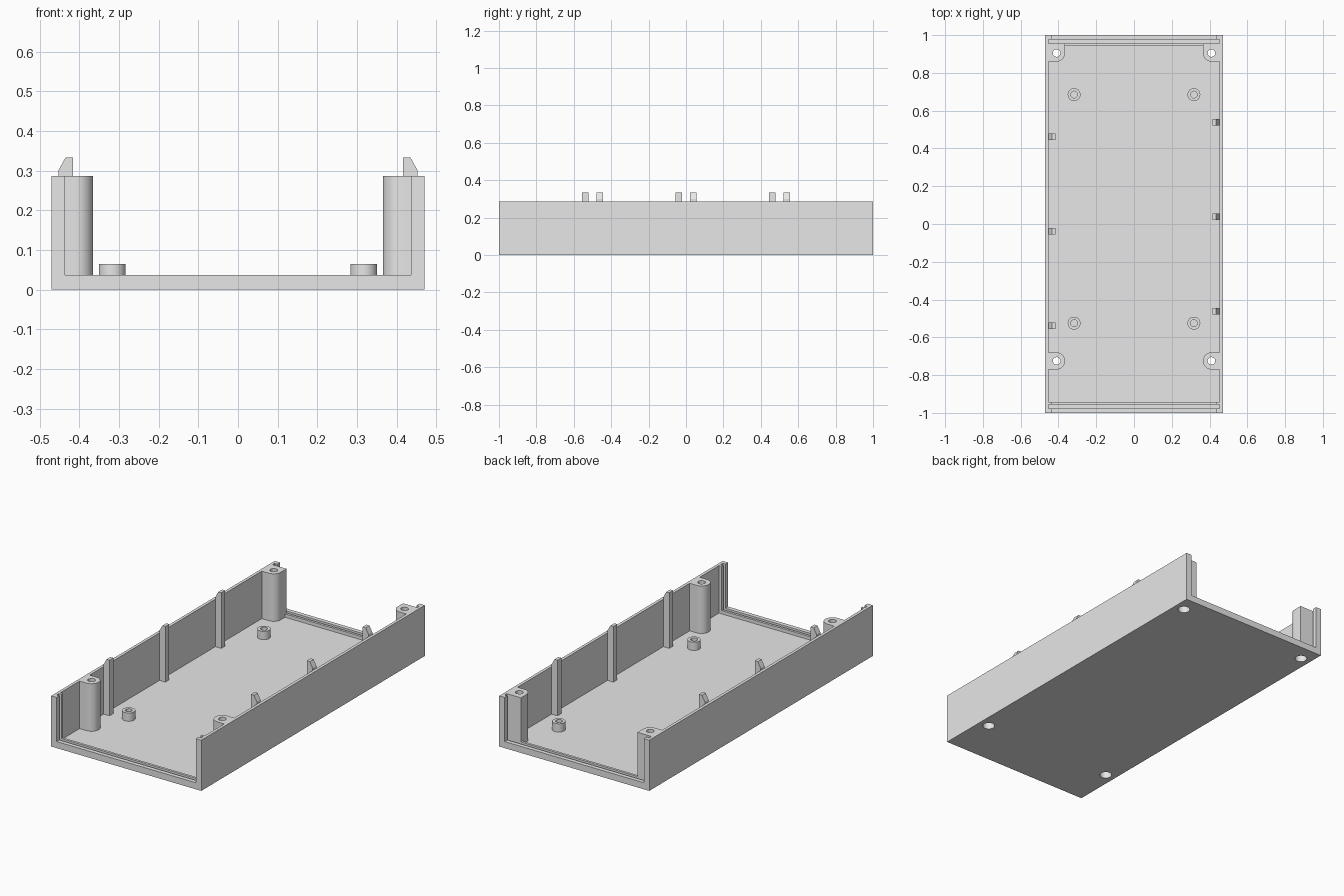
import bpy
import bmesh
from math import cos, sin, radians

cube = bpy.data.objects.get("Cube")
if cube:
    bpy.data.objects.remove(cube, do_unlink=True)

# Main dimensions
HALF_X, HALF_Y, TOP = 0.47, 1.0, 0.287
WALL_X, FLOOR = 0.453, 0.018        # inside of side walls, inside floor
LIP_X, LIP_Z, LIP_Y = 0.436, 0.037, 0.942  # raised frame at both open ends
SLOT = (0.956, 0.976)               # panel slot inside the end frame
POST_X, POST_R, HOLE_R, BORE_R = 0.41, 0.045, 0.02, 0.032
BORE_TOP = 0.15
FRONT_Y, BACK_Y = -0.725, 0.905

grey = bpy.data.materials.new("light grey plastic")
grey.use_nodes = True
grey.diffuse_color = (0.8, 0.8, 0.8, 1)
grey.node_tree.nodes["Principled BSDF"].inputs["Base Color"].default_value = (0.8, 0.8, 0.8, 1)


def prism(name, outline, low, high, axis="z"):
    """Extrude an outline along z (points are x, y) or along y (points are x, z)."""
    def place(u, v, w):
        return (u, v, w) if axis == "z" else (u, w, v)
    bm = bmesh.new()
    face = bm.faces.new([bm.verts.new(place(u, v, low)) for u, v in outline])
    moved = bmesh.ops.extrude_face_region(bm, geom=[face])["geom"]
    bmesh.ops.translate(bm, vec=place(0, 0, high - low),
                        verts=[g for g in moved if isinstance(g, bmesh.types.BMVert)])
    bmesh.ops.recalc_face_normals(bm, faces=bm.faces)
    mesh = bpy.data.meshes.new(name)
    bm.to_mesh(mesh)
    bm.free()
    mesh.materials.append(grey)
    obj = bpy.data.objects.new(name, mesh)
    bpy.context.collection.objects.link(obj)
    return obj


def box(name, half_x, y0, y1, z0, z1):
    return prism(name, [(-half_x, y0), (half_x, y0), (half_x, y1), (-half_x, y1)], z0, z1)


def arc(x, y, r, start, end, steps):
    angles = [radians(start + (end - start) * i / steps) for i in range(steps + 1)]
    return [(x + r * cos(a), y + r * sin(a)) for a in angles]


def cylinder(name, x, y, r, z0, z1):
    return prism(name, arc(x, y, r, 0, 360, 32)[:-1], z0, z1)


def cut(obj, cutters):
    """Subtract the cutters, bake the result and remove them."""
    for cutter in cutters:
        mod = obj.modifiers.new("cut", "BOOLEAN")
        mod.operation, mod.solver, mod.object = "DIFFERENCE", "EXACT", cutter
    bpy.context.view_layer.update()
    graph = bpy.context.evaluated_depsgraph_get()
    mesh = bpy.data.meshes.new_from_object(obj.evaluated_get(graph))
    obj.modifiers.clear()
    obj.data = mesh
    for cutter in cutters:
        bpy.data.objects.remove(cutter, do_unlink=True)


def smooth(obj):
    bpy.ops.object.select_all(action="DESELECT")
    obj.select_set(True)
    bpy.context.view_layer.objects.active = obj
    bpy.ops.object.shade_smooth_by_angle(angle=radians(30))


# Tray: solid block, hollowed, with end frames, panel slots and screw openings
tray = box("tray", HALF_X, -HALF_Y, HALF_Y, 0, TOP)
cutters = [
    box("end_opening", LIP_X, -1.2, 1.2, LIP_Z, 0.5),
    box("cavity", WALL_X, -LIP_Y, LIP_Y, FLOOR, 0.5),
    box("front_slot", WALL_X, -SLOT[1], -SLOT[0], FLOOR, 0.5),
    box("back_slot", WALL_X, SLOT[0], SLOT[1], FLOOR, 0.5),
]
for s in (-1, 1):
    for y in (FRONT_Y, BACK_Y):
        cutters.append(cylinder("screw_opening", s * POST_X, y, BORE_R, -0.1, 0.1))
cut(tray, cutters)
smooth(tray)

for s, side in ((1, "left"), (-1, "right")):
    # Screw posts: rounded tongue at the front, one rounded corner at the back
    front = arc(POST_X, FRONT_Y, POST_R, 90, 270, 24)
    front += [(WALL_X, FRONT_Y - POST_R), (WALL_X, FRONT_Y + POST_R)]
    back = arc(POST_X, BACK_Y, POST_R, 180, 270, 12)
    back += [(WALL_X, BACK_Y - POST_R), (WALL_X, SLOT[0]), (POST_X - POST_R, SLOT[0])]
    for end, y, outline in (("front", FRONT_Y, front), ("back", BACK_Y, back)):
        post = prism(f"{end}_{side}_screw_post", [(s * u, v) for u, v in outline], FLOOR, TOP)
        cut(post, [cylinder("screw_hole", s * POST_X, y, HOLE_R, 0, 0.5),
                   cylinder("screw_bore", s * POST_X, y, BORE_R, 0, BORE_TOP)])
        smooth(post)

    # Board standoffs with blind holes
    for end, y in (("front", -0.525), ("back", 0.685)):
        standoff = cylinder(f"{end}_{side}_standoff", s * 0.317, y, 0.034, FLOOR, 0.065)
        cut(standoff, [cylinder("pin_hole", s * 0.317, y, 0.018, FLOOR + 0.004, 0.1)])
        smooth(standoff)

    # Wall ribs with bevelled tips, staggered from side to side
    rib = [(0.416, FLOOR), (WALL_X, FLOOR), (WALL_X, 0.3), (0.435, 0.333), (0.416, 0.333)]
    for i in range(3):
        y = -0.5 + 0.5 * i + s * 0.038
        prism(f"{side}_rib_{i + 1}", [(s * u, v) for u, v in rib], y - 0.017, y + 0.017, "y")
